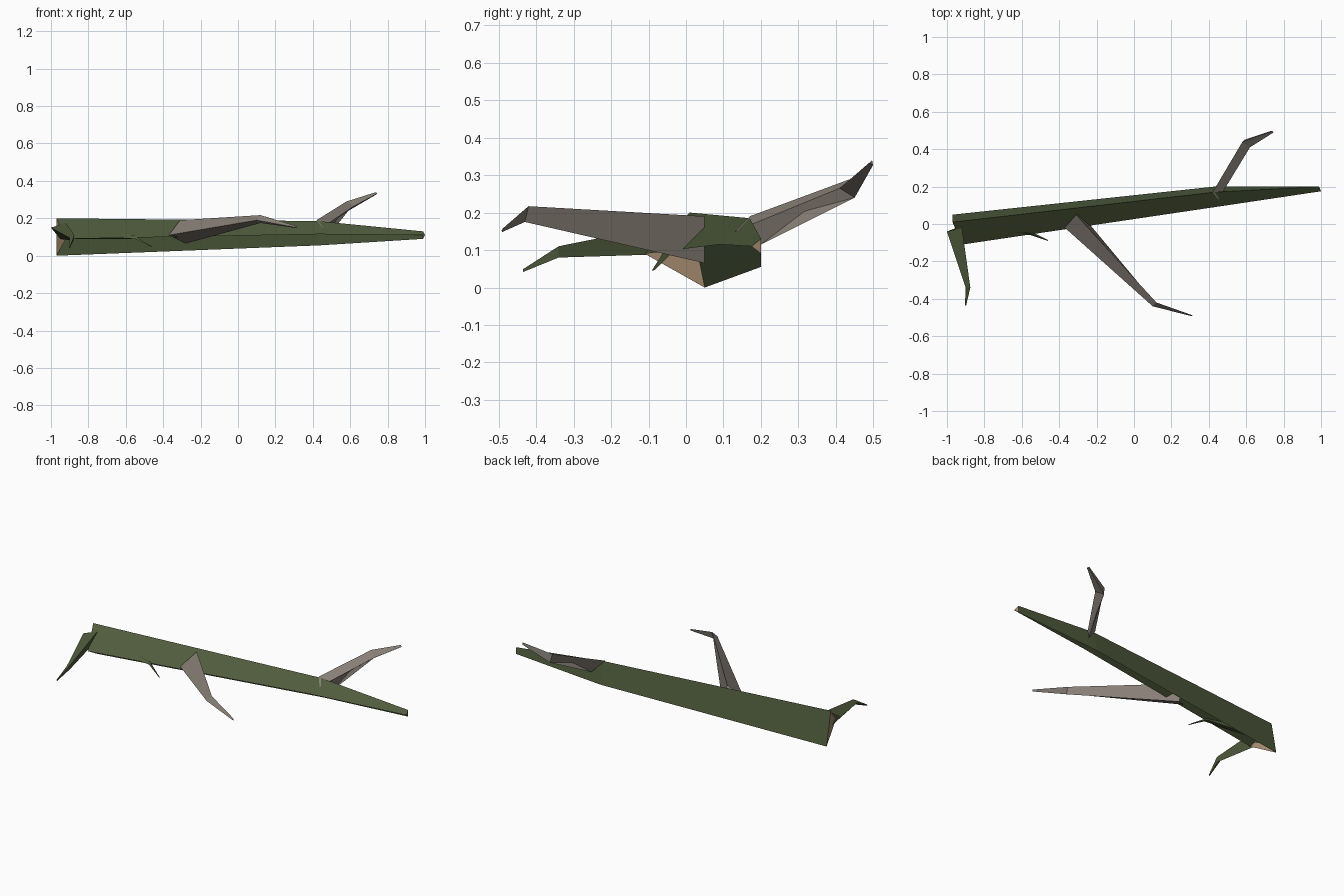
import bpy
import bmesh
from mathutils import Vector

cube = bpy.data.objects.get("Cube")
if cube:
    bpy.data.objects.remove(cube, do_unlink=True)


def make_material(name, colour):
    material = bpy.data.materials.new(name)
    material.use_nodes = True
    rgba = (*colour, 1.0)
    material.diffuse_color = rgba
    material.node_tree.nodes["Principled BSDF"].inputs["Base Color"].default_value = rgba
    return material


bark = make_material("mossy_bark", (0.078, 0.105, 0.045))
dead_wood = make_material("grey_dead_wood", (0.24, 0.21, 0.18))
cut_wood = make_material("pale_cut_wood", (0.38, 0.26, 0.16))


def finish(name, mesh_builder, materials):
    """Turn a bmesh into a flat shaded object."""
    bmesh.ops.recalc_face_normals(mesh_builder, faces=mesh_builder.faces[:])
    mesh = bpy.data.meshes.new(name)
    mesh_builder.to_mesh(mesh)
    mesh_builder.free()
    for material in materials:
        mesh.materials.append(material)
    built = bpy.data.objects.new(name, mesh)
    bpy.context.scene.collection.objects.link(built)
    return built


def loft(mesh_builder, sections, sides):
    """Join matching corners of successive three-cornered sections."""
    rings = [[mesh_builder.verts.new(corner) for corner in section] for section in sections]
    for near, far in zip(rings, rings[1:]):
        for side in sides:
            following = (side + 1) % 3
            mesh_builder.faces.new((near[side], near[following], far[following], far[side]))
    return rings


def tip_section(point, knee):
    """Shrink the knee section around the tip of a branch."""
    middle = sum((Vector(corner) for corner in knee), Vector()) / 3
    return [Vector(point) + (Vector(corner) - middle) * 0.25 for corner in knee]


def branch(name, root, knee, tip, material):
    """Three-sided branch with one bend, its root sunk in the trunk."""
    mesh_builder = bmesh.new()
    rings = loft(mesh_builder, [root, knee, tip_section(tip, knee)], range(3))
    mesh_builder.faces.new(rings[-1])
    return finish(name, mesh_builder, [material])


# Fallen trunk: back, ridge and front edges; the underside is open
trunk_mesh = bmesh.new()
trunk_rings = loft(trunk_mesh, [
    [(-0.97, 0.05, 0), (-0.97, 0.01, 0.2), (-0.92, -0.11, 0.09)],
    [(0.43, 0.2, 0.055), (0.43, 0.17, 0.185), (0.43, 0.09, 0.115)],
    [(0.99, 0.2, 0.09), (0.99, 0.2, 0.13), (1, 0.175, 0.11)],
], range(2))

# Pale sawn ends
for end in (trunk_rings[0], trunk_rings[-1]):
    trunk_mesh.faces.new(end).material_index = 1
finish("trunk", trunk_mesh, [bark, cut_wood])

# Dead grey branches
branch("long_front_branch",
       [(-0.37, -0.02, 0.11), (-0.31, 0.05, 0.19), (-0.28, 0.05, 0.065)],
       [(0.1, -0.44, 0.19), (0.12, -0.42, 0.217), (0.12, -0.43, 0.175)],
       (0.31, -0.49, 0.153), dead_wood)
branch("raised_back_branch",
       [(0.42, 0.17, 0.19), (0.45, 0.13, 0.15), (0.49, 0.2, 0.115)],
       [(0.58, 0.44, 0.29), (0.62, 0.41, 0.265), (0.59, 0.45, 0.24)],
       (0.74, 0.495, 0.333), dead_wood)

# Mossy branches near the thick end
branch("drooping_end_branch",
       [(-1, -0.04, 0.15), (-0.92, -0.02, 0.175), (-0.95, -0.02, 0.09)],
       [(-0.9, -0.34, 0.095), (-0.875, -0.34, 0.11), (-0.88, -0.34, 0.08)],
       (-0.9, -0.435, 0.045), bark)
branch("small_low_branch",
       [(-0.87, -0.02, 0.14), (-0.87, -0.04, 0.1), (-0.87, 0, 0.09)],
       [(-0.56, -0.05, 0.11), (-0.55, -0.06, 0.09), (-0.55, -0.04, 0.09)],
       (-0.46, -0.088, 0.047), bark)
